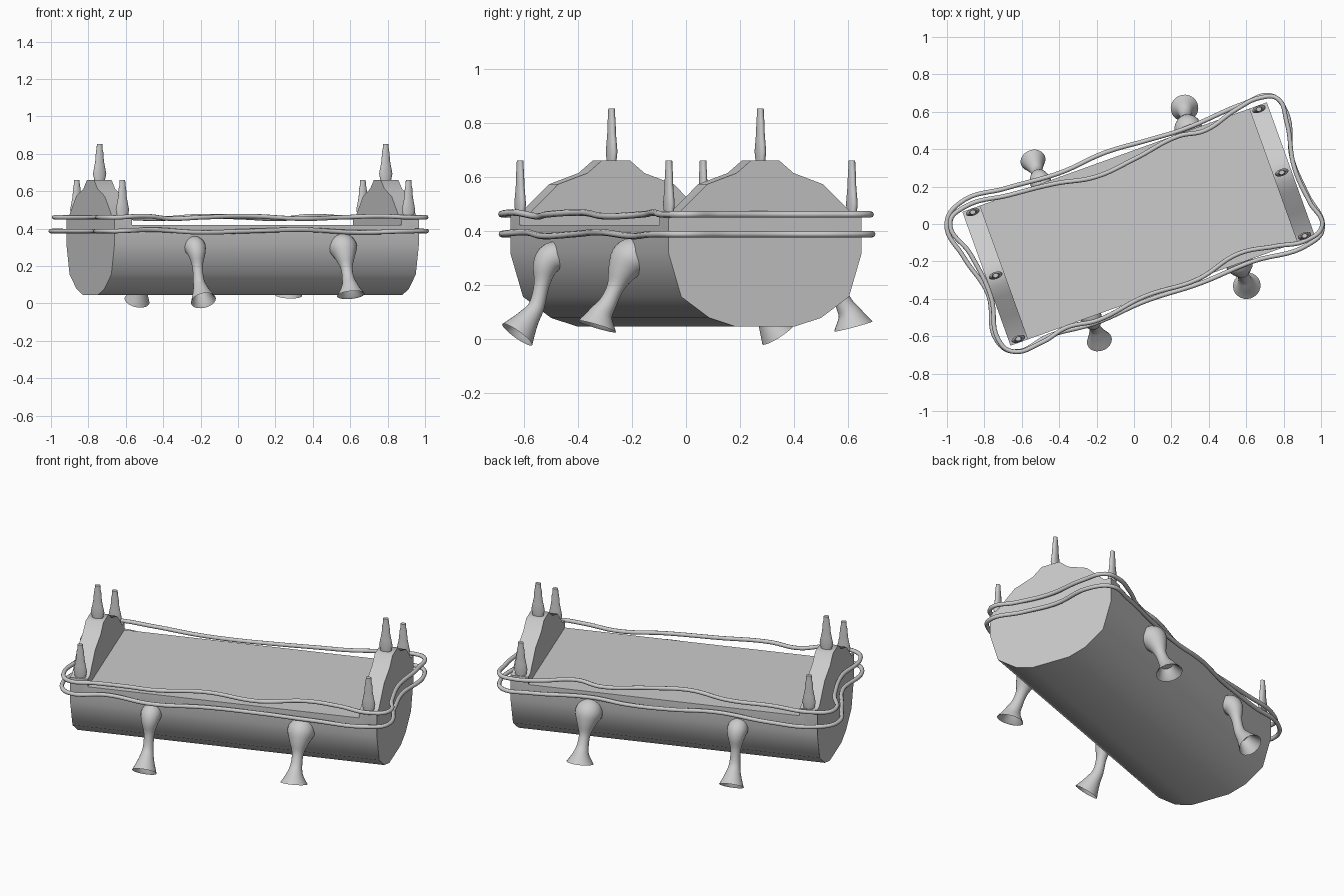
import bpy, bmesh, math
from mathutils import Vector, Matrix

cube = bpy.data.objects.get("Cube")
if cube:
    bpy.data.objects.remove(cube, do_unlink=True)

grey = bpy.data.materials.new("plain grey")
grey.use_nodes = True
grey.diffuse_color = (0.6, 0.6, 0.6, 1)
grey.node_tree.nodes["Principled BSDF"].inputs["Base Color"].default_value = (0.6, 0.6, 0.6, 1)

# The tub lies turned about z; local x runs along it
TURN = Matrix.Translation((0.025, 0, 0)) @ Matrix.Rotation(math.radians(19.8), 4, 'Z')
HALF_LEN, HALF_WIDTH, END_THICK, FLOOR = 0.865, 0.38, 0.1, 0.42


def activate(obj):
    bpy.ops.object.select_all(action='DESELECT')
    obj.select_set(True)
    bpy.context.view_layer.objects.active = obj


def finish(name, bm, matrix, angle=40):
    bmesh.ops.recalc_face_normals(bm, faces=bm.faces)
    mesh = bpy.data.meshes.new(name)
    bm.to_mesh(mesh)
    bm.free()
    obj = bpy.data.objects.new(name, mesh)
    bpy.context.collection.objects.link(obj)
    mesh.materials.append(grey)
    obj.matrix_world = matrix
    activate(obj)
    bpy.ops.object.shade_smooth_by_angle(angle=math.radians(angle))
    return obj


def prism(name, outline, half_len, angle=40):
    """Extrude a (y, z) outline along local x."""
    bm = bmesh.new()
    face = bm.faces.new([bm.verts.new((-half_len, y, z)) for y, z in outline])
    out = bmesh.ops.extrude_face_region(bm, geom=[face])
    moved = [g for g in out["geom"] if isinstance(g, bmesh.types.BMVert)]
    bmesh.ops.translate(bm, verts=moved, vec=(2 * half_len, 0, 0))
    return finish(name, bm, TURN, angle)


def loft(name, rings, sides=20, matrix=Matrix(), caps=True):
    """Skin a list of rings, each a list of points."""
    bm = bmesh.new()
    loops = [[bm.verts.new(p) for p in ring] for ring in rings]
    for a, b in zip(loops, loops[1:]):
        for i in range(sides):
            j = (i + 1) % sides
            bm.faces.new((a[i], a[j], b[j], b[i]))
    if caps:
        bm.faces.new(loops[0])
        bm.faces.new(loops[-1])
    return finish(name, bm, matrix, 50)


# Tub: rounded hull with arched ends, middle cut down to the floor
half = [(0.117, 0.045), (0.22, 0.077), (0.33, 0.155), (HALF_WIDTH, 0.317), (HALF_WIDTH, 0.465),
        (0.337, 0.468), (0.227, 0.572), (0.112, 0.613), (0.055, 0.66)]
tub = prism("tub", half + [(-y, z) for y, z in reversed(half)], HALF_LEN)
cutter = prism("tub_cutter", [(-1, FLOOR), (1, FLOOR), (1, 1), (-1, 1)], HALF_LEN - END_THICK)
cut = tub.modifiers.new("middle", 'BOOLEAN')
cut.object = cutter
cut.solver = 'EXACT'
activate(tub)
bpy.ops.object.modifier_apply(modifier=cut.name)
bpy.data.objects.remove(cutter, do_unlink=True)
bpy.ops.object.shade_smooth_by_angle(angle=math.radians(40))

# Spikes: flattened horns, three on each end
SPIKE = [(-0.02, 0.026), (0.0, 0.03), (0.035, 0.038), (0.07, 0.031), (0.105, 0.024),
         (0.15, 0.021), (0.165, 0.017), (0.195, 0.015)]


def spike(name, x, y, z):
    rings = []
    for h, r in SPIKE:
        thin = 0.012 + 0.3 * max(r - 0.015, 0)
        rings.append([(x + r * math.cos(a), y + thin * math.sin(a), z + h)
                      for a in (math.tau * i / 16 for i in range(16))])
    loft(name, rings, 16, TURN)


for side, x in (("left", 0.813), ("right", -0.813)):
    for place, y, z in (("front", -0.36, 0.465), ("middle", 0, 0.658), ("back", 0.36, 0.465)):
        spike(f"{side}_{place}_spike", x, y, z)


# Legs: trumpets flared at the wall and at the hollow foot
def leg(name, head, foot, profile, sides=24):
    head, foot = Vector(head), Vector(foot)
    path = []
    for t, z, r in profile:
        p = head.lerp(foot, t)
        path.append((Vector((p.x, p.y, z)), r))
    # Resample the path smoothly
    fine = []
    for i in range(len(path) - 1):
        p = [path[max(0, min(len(path) - 1, i + k))] for k in (-1, 0, 1, 2)]
        for s in range(4):
            t = s / 4
            w = (-t + 2*t*t - t**3, 2 - 5*t*t + 3*t**3, t + 4*t*t - 3*t**3, t**3 - t*t)
            fine.append((sum((q[0] * k for q, k in zip(p, w)), Vector()) / 2,
                         sum(q[1] * k for q, k in zip(p, w)) / 2))
    fine.append(path[-1])
    across = Vector((head.y - foot.y, foot.x - head.x, 0)).normalized()
    rings = []
    for i, (c, r) in enumerate(fine):
        tangent = (fine[min(i + 1, len(fine) - 1)][0] - fine[max(i - 1, 0)][0]).normalized()
        other = tangent.cross(across)
        rings.append([c + r * (math.cos(a) * across + math.sin(a) * other)
                      for a in (math.tau * k / sides for k in range(sides))])
    # Hollow underside
    for inset, back in ((0.9, 2), (0.8, 6)):
        c, r = fine[-back]
        shift = c - fine[-1][0]
        core = fine[-1][0] + shift
        scale = inset * r / fine[-1][1]
        rings.append([core + (p - fine[-1][0]) * scale for p in rings[len(fine) - 1]])
    loft(name, rings, sides)


TILTED = [(-0.4, 0.31, 0.05), (0.0, 0.3, 0.057), (0.2, 0.265, 0.047), (0.3, 0.2, 0.029),
          (0.45, 0.12, 0.03), (0.7, 0.07, 0.043), (1.0, 0.015, 0.068)]
UPRIGHT = [(-0.4, 0.31, 0.065), (0.0, 0.295, 0.076), (0.25, 0.25, 0.055), (0.45, 0.19, 0.032),
           (0.68, 0.13, 0.033), (0.88, 0.09, 0.046), (1.0, 0.045, 0.074)]
leg("right_front_leg", (-0.23, -0.495), (-0.185, -0.625), TILTED)
leg("left_front_leg", (0.562, -0.205), (0.603, -0.33), UPRIGHT)
leg("left_back_leg", (0.29, 0.51), (0.27, 0.62), UPRIGHT)
leg("right_back_leg", (-0.5, 0.225), (-0.54, 0.34), TILTED)


# Rails: two wavy tubes looped round the tub
def rail(name, points, z, wave):
    curve = bpy.data.curves.new(name, 'CURVE')
    curve.dimensions = '3D'
    curve.bevel_depth = 0.012
    curve.bevel_resolution = 2
    curve.resolution_u = 8
    spline = curve.splines.new('BEZIER')
    spline.bezier_points.add(len(points) - 1)
    spline.use_cyclic_u = True
    for i, (bp, (x, y)) in enumerate(zip(spline.bezier_points, points)):
        bp.co = (x, y, z + wave * math.sin(2.1 * i) * (abs(x) < 0.8))
        bp.handle_left_type = bp.handle_right_type = 'AUTO'
    curve.materials.append(grey)
    obj = bpy.data.objects.new(name, curve)
    bpy.context.collection.objects.link(obj)
    obj.matrix_world = TURN
    activate(obj)
    bpy.ops.object.convert(target='MESH')
    bpy.ops.object.shade_smooth_by_angle(angle=math.radians(60))


# Points run anticlockwise from the front right corner
rail("upper_rail", [(-0.87, -0.41), (-0.7, -0.42), (-0.55, -0.39), (-0.38, -0.41), (-0.1, -0.375),
                    (0.2, -0.385), (0.45, -0.33), (0.65, -0.36), (0.82, -0.385), (0.92, -0.34),
                    (0.9, -0.2), (0.885, 0.0), (0.93, 0.25), (0.925, 0.38), (0.84, 0.415),
                    (0.7, 0.4), (0.5, 0.35), (0.36, 0.37), (0.1, 0.335), (-0.13, 0.315),
                    (-0.35, 0.355), (-0.6, 0.38), (-0.85, 0.4), (-0.945, 0.35), (-0.9, 0.15),
                    (-0.875, -0.1), (-0.915, -0.33)], 0.46, 0.008)
rail("lower_rail", [(-0.86, -0.415), (-0.65, -0.4), (-0.4, -0.42), (-0.1, -0.4), (0.2, -0.41),
                    (0.5, -0.395), (0.82, -0.41), (0.915, -0.36), (0.9, -0.15), (0.89, 0.05),
                    (0.945, 0.3), (0.9, 0.405), (0.75, 0.415), (0.4, 0.395), (0.2, 0.405),
                    (-0.04, 0.42), (-0.3, 0.4), (-0.6, 0.42), (-0.86, 0.43), (-0.965, 0.35),
                    (-0.94, 0.15), (-0.885, -0.08), (-0.925, -0.33)], 0.387, 0.008)
